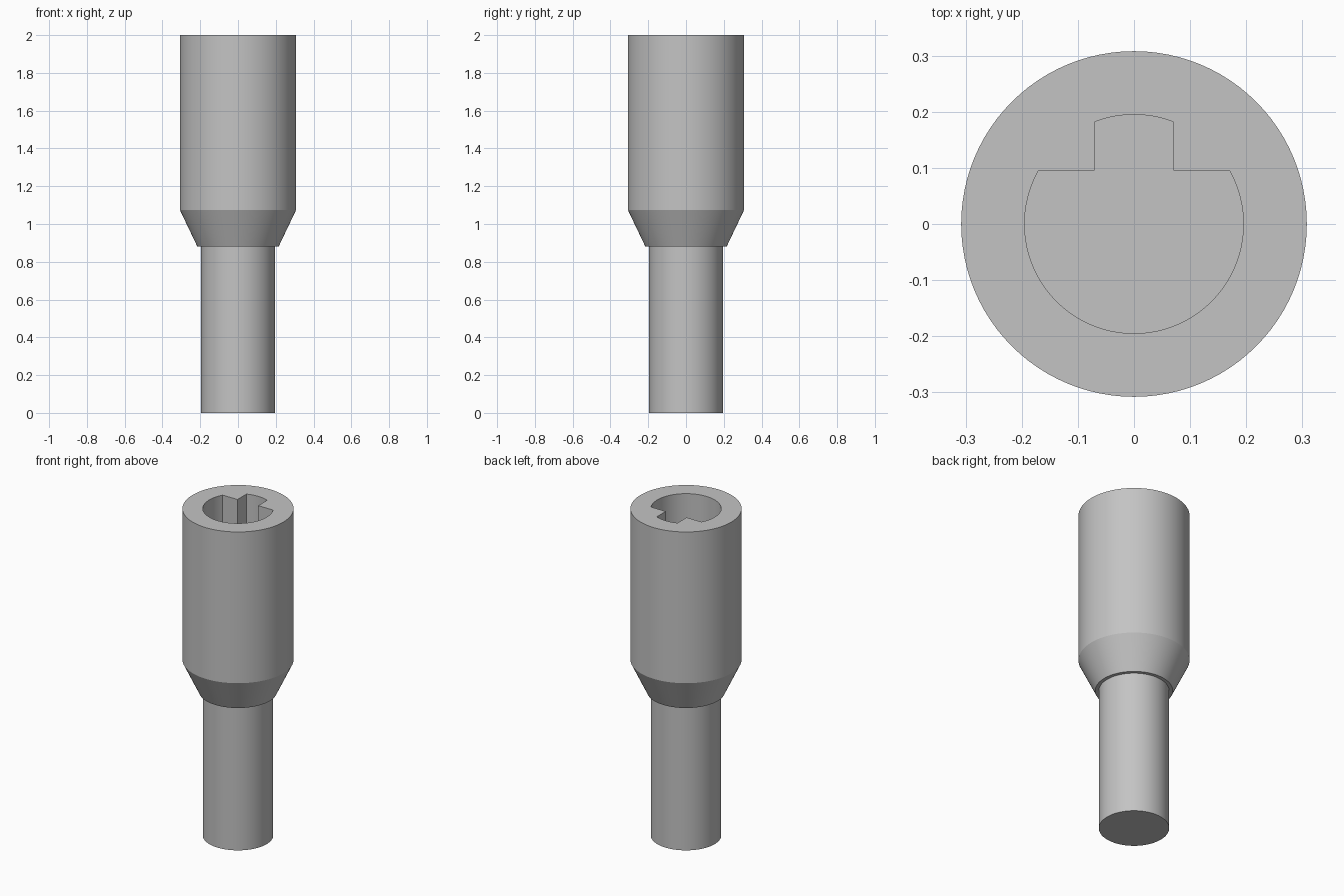
import bpy, bmesh, math

cube = bpy.data.objects.get("Cube")
if cube:
    bpy.data.objects.remove(cube, do_unlink=True)

SEGMENTS = 96
SOCKET_R = 0.195

# Single grey material
grey = bpy.data.materials.new("grey metal")
grey.use_nodes = True
colour = (0.55, 0.55, 0.55, 1)
grey.diffuse_color = colour
grey.node_tree.nodes["Principled BSDF"].inputs["Base Color"].default_value = colour


def add_object(name, bm):
    bmesh.ops.recalc_face_normals(bm, faces=bm.faces)
    mesh = bpy.data.meshes.new(name)
    bm.to_mesh(mesh)
    bm.free()
    mesh.materials.append(grey)
    obj = bpy.data.objects.new(name, mesh)
    bpy.context.collection.objects.link(obj)
    return obj


def lathe(name, profile):
    """Stack of rings given as (radius, z), capped at both ends."""
    bm = bmesh.new()
    rings = []
    for r, z in profile:
        angles = [math.tau * i / SEGMENTS for i in range(SEGMENTS)]
        rings.append([bm.verts.new((r * math.cos(a), r * math.sin(a), z)) for a in angles])
    for low, high in zip(rings, rings[1:]):
        for i in range(SEGMENTS):
            j = (i + 1) % SEGMENTS
            bm.faces.new((low[i], low[j], high[j], high[i]))
    bm.faces.new(rings[0])
    bm.faces.new(rings[-1])
    return add_object(name, bm)


def arc(radius, start, end, steps):
    angles = [start + (end - start) * i / steps for i in range(steps + 1)]
    return [(radius * math.cos(a), radius * math.sin(a)) for a in angles]


# Shaft, shoulder, taper and wide head in one turned body
body = lathe("socket_body", [(0.195, 0), (0.195, 0.88), (0.215, 0.88),
                             (0.308, 1.075), (0.308, 2)])

# Keyed socket: round bore cut flat at the back, with a narrow keyway
flat = math.asin(0.095 / SOCKET_R)
key = math.acos(0.07 / SOCKET_R)
outline = arc(SOCKET_R, math.pi - flat, math.tau + flat, 64)
outline += [(0.07, 0.095)] + arc(SOCKET_R, key, math.pi - key, 12) + [(-0.07, 0.095)]
bm = bmesh.new()
base = bm.faces.new([bm.verts.new((x, y, 1.08)) for x, y in outline])
wall = bmesh.ops.extrude_face_region(bm, geom=[base])["geom"]
bmesh.ops.translate(bm, vec=(0, 0, 1), verts=[v for v in wall if isinstance(v, bmesh.types.BMVert)])
cutter = add_object("socket_cutter", bm)

# Cut the socket and bake the result
cut = body.modifiers.new("socket", 'BOOLEAN')
cut.operation = 'DIFFERENCE'
cut.solver = 'EXACT'
cut.object = cutter
bpy.ops.object.select_all(action='DESELECT')
body.select_set(True)
bpy.context.view_layer.objects.active = body
bpy.ops.object.modifier_apply(modifier=cut.name)
bpy.data.objects.remove(cutter, do_unlink=True)
bpy.ops.object.shade_smooth_by_angle(angle=math.radians(20))
